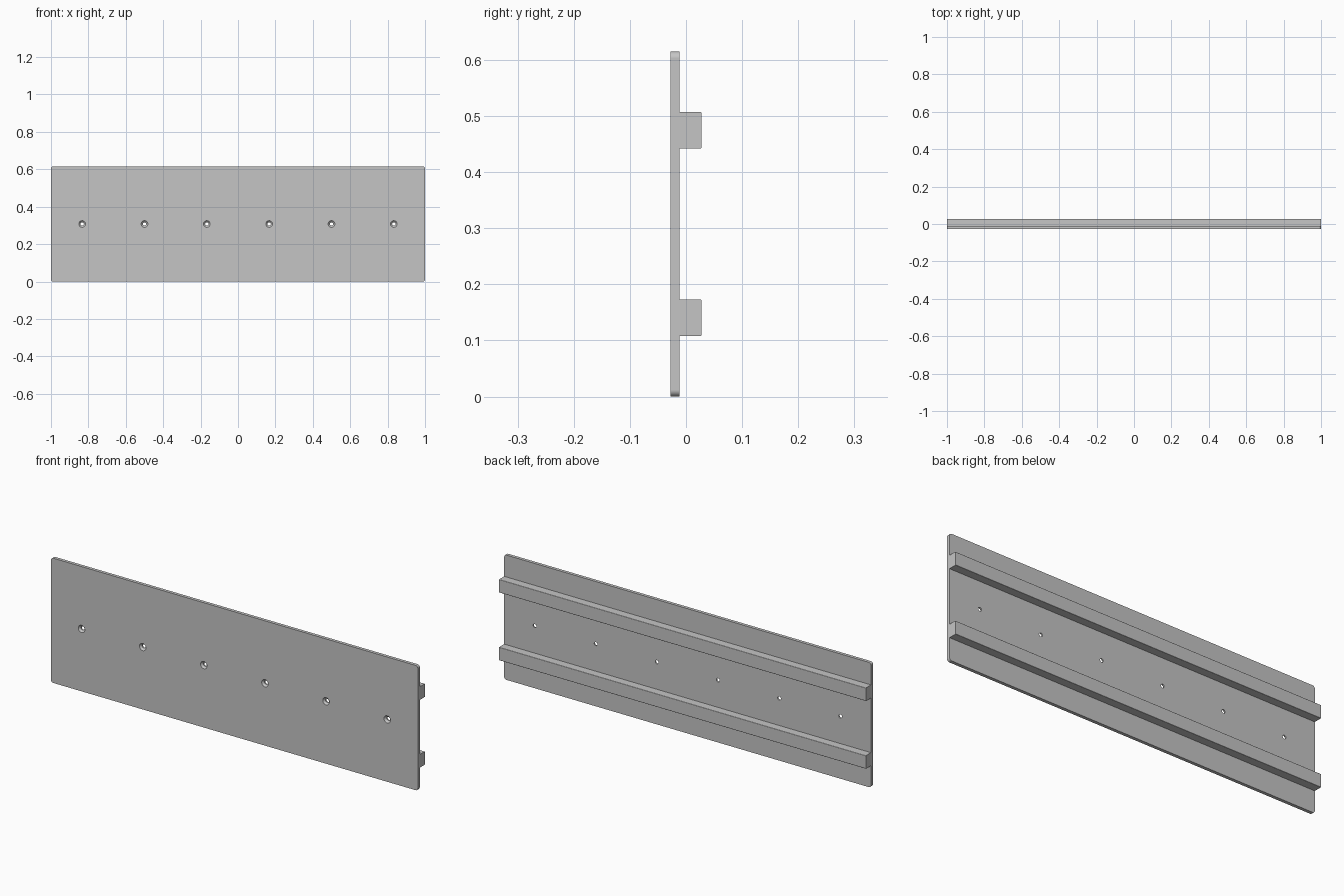
import bpy, bmesh, math
from mathutils import Matrix

if "Cube" in bpy.data.objects:
    bpy.data.objects.remove(bpy.data.objects["Cube"])

HEIGHT = 0.615
FRONT, SEAM, BACK = -0.028, -0.012, 0.028

grey = bpy.data.materials.new("plain_grey")
grey.use_nodes = True
colour = (0.56, 0.56, 0.56, 1)
grey.diffuse_color = colour
grey.node_tree.nodes["Principled BSDF"].inputs["Base Color"].default_value = colour


def finish(bm, name):
    bmesh.ops.recalc_face_normals(bm, faces=bm.faces)
    mesh = bpy.data.meshes.new(name)
    bm.to_mesh(mesh)
    bm.free()
    mesh.materials.append(grey)
    obj = bpy.data.objects.new(name, mesh)
    bpy.context.collection.objects.link(obj)
    return obj


def rounded_box(name, y0, y1, z0, z1, radius, keep):
    """Full-length box with the edges chosen by keep(edge) rounded."""
    bm = bmesh.new()
    size = Matrix.Diagonal((2, y1 - y0, z1 - z0, 1))
    place = Matrix.Translation((0, (y0 + y1) / 2, (z0 + z1) / 2))
    bmesh.ops.create_cube(bm, size=1, matrix=place @ size)
    edges = [e for e in bm.edges if keep(e)]
    bmesh.ops.bevel(bm, geom=edges, offset=radius, segments=5,
                    profile=0.5, affect='EDGES')
    return finish(bm, name)


def smooth(obj):
    """Smooth the roundings while the large faces stay evenly flat."""
    bpy.ops.object.select_all(action='DESELECT')
    obj.select_set(True)
    bpy.context.view_layer.objects.active = obj
    bpy.ops.object.shade_smooth_by_angle(angle=math.radians(30))
    flat = obj.modifiers.new("flat_faces", 'WEIGHTED_NORMAL')
    flat.keep_sharp = True


def along(edge, axis):
    a, b = edge.verts
    return abs((a.co - b.co).normalized()[axis]) > 0.9


# Plate with rounded corners
plate = rounded_box("back_plate", FRONT, SEAM, 0, HEIGHT, 0.012,
                    lambda e: along(e, 1))

# Countersunk screw holes: wide at the front, narrow behind
profile = [(0.018, FRONT - 0.01), (0.018, FRONT), (0.009, FRONT + 0.009),
           (0.009, SEAM + 0.01)]
sides = 32
bm = bmesh.new()
for i in range(6):
    x = (i - 2.5) / 3
    rings = []
    for r, y in profile:
        angles = [math.tau * k / sides for k in range(sides)]
        rings.append([bm.verts.new((x + r * math.cos(a), y,
                                    HEIGHT / 2 + r * math.sin(a))) for a in angles])
    for low, high in zip(rings, rings[1:]):
        for k in range(sides):
            n = (k + 1) % sides
            bm.faces.new((low[k], low[n], high[n], high[k]))
    bm.faces.new(rings[0])
    bm.faces.new(rings[-1])
cutter = finish(bm, "screw_hole_cutter")
cut = plate.modifiers.new("screw_holes", 'BOOLEAN')
cut.operation = 'DIFFERENCE'
cut.solver = 'EXACT'
cut.object = cutter
bpy.context.view_layer.objects.active = plate
bpy.ops.object.modifier_apply(modifier=cut.name)
bpy.data.objects.remove(cutter)
smooth(plate)

# Two rails along the back, outer long edges softened
for name, z in (("lower_rail", 0.108), ("upper_rail", 0.442)):
    rail = rounded_box(name, SEAM, BACK, z, z + 0.065, 0.003,
                       lambda e: along(e, 0) and e.verts[0].co.y > 0)
    smooth(rail)
